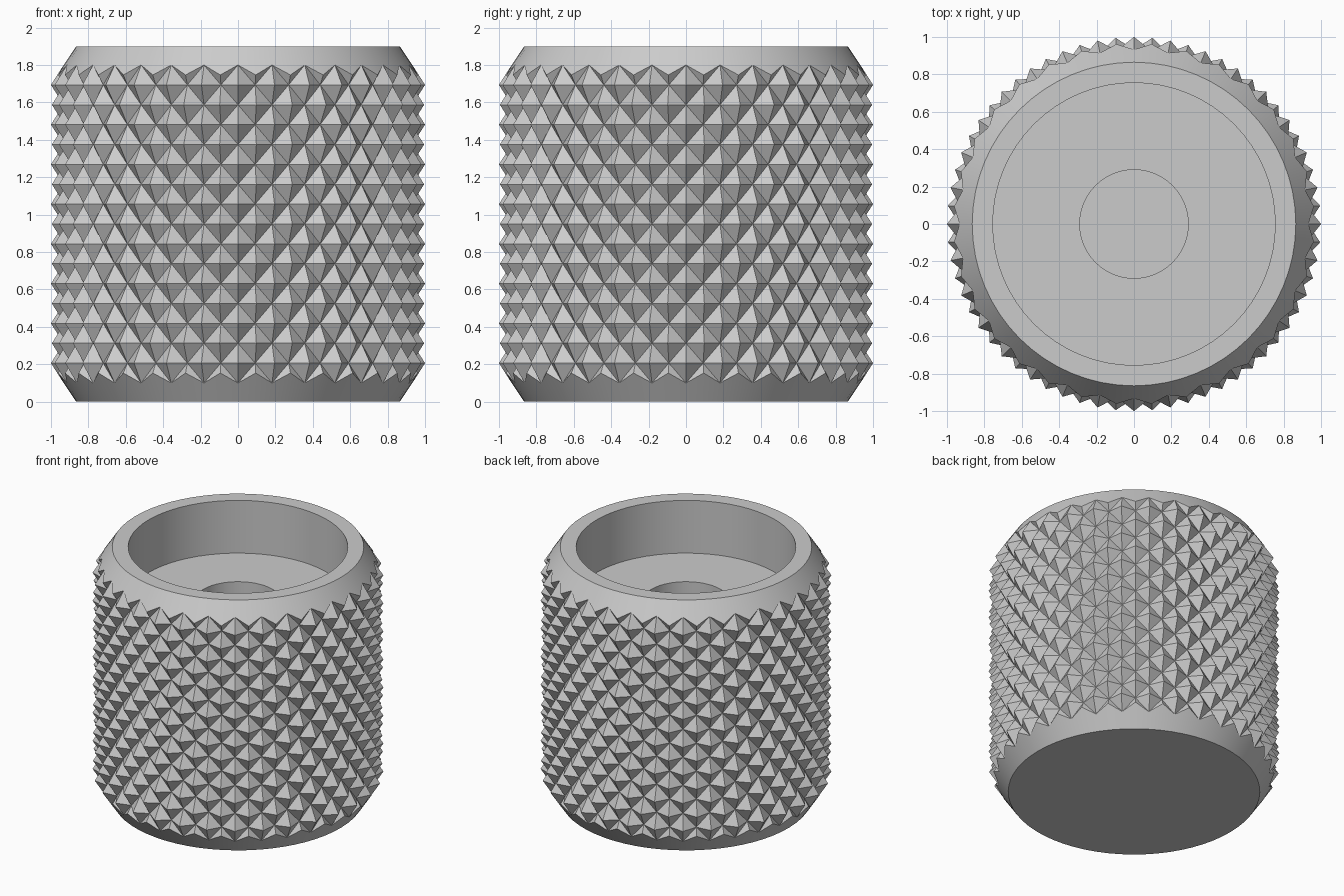
import bpy, bmesh
from math import sin, cos, pi, radians

cube = bpy.data.objects.get("Cube")
if cube:
    bpy.data.objects.remove(cube, do_unlink=True)

SEG = 64                   # two columns per diamond
HEIGHT = 1.9
R_END = 0.865              # radius at the chamfered ends
R_TIP, R_VALLEY = 1.0, 0.9325
Z_LOW, ROWS = 0.1, 16
STEP = (HEIGHT - 2 * Z_LOW) / ROWS

metal = bpy.data.materials.new("grey_metal")
metal.use_nodes = True
colour = (0.6, 0.6, 0.6, 1)
metal.diffuse_color = colour
metal.node_tree.nodes["Principled BSDF"].inputs["Base Color"].default_value = colour

bm = bmesh.new()


def point(i, r, z):
    a = 2 * pi * i / SEG
    return bm.verts.new((r * cos(a), r * sin(a), z))


def ring(r, z):
    return [point(i, r, z) for i in range(SEG)]


def knurl_ring(row):
    """Alternate valleys and tips; end rows stop on the chamfer cone."""
    verts = []
    for i in range(SEG):
        r, z = R_TIP, Z_LOW + row * STEP
        if (i + row) % 2 == 0:
            r = R_VALLEY
        elif row in (0, ROWS):
            r = (R_TIP + R_VALLEY) / 2
            z += STEP / 2 if row == 0 else -STEP / 2
        verts.append(point(i, r, z))
    return verts


def bridge(a, b):
    for i in range(SEG):
        n = (i + 1) % SEG
        bm.faces.new((a[i], a[n], b[n], b[i])).smooth = True


def bridge_diamonds(a, b, row):
    """Split each cell along its valley-to-valley diagonal."""
    for i in range(SEG):
        n = (i + 1) % SEG
        if (i + row) % 2 == 0:
            tris = (a[i], a[n], b[n]), (a[i], b[n], b[i])
        else:
            tris = (a[i], a[n], b[i]), (a[n], b[n], b[i])
        for t in tris:
            bm.faces.new(t)


# Closed base and lower chamfer
base = ring(R_END, 0)
bm.faces.new(base[::-1])
knurl = [knurl_ring(row) for row in range(ROWS + 1)]
bridge(base, knurl[0])

# Diamond knurling
for row in range(ROWS):
    bridge_diamonds(knurl[row], knurl[row + 1], row)

# Upper chamfer, rim, wide recess and centre hole
last = knurl[-1]
for r, z in ((R_END, HEIGHT), (0.755, HEIGHT), (0.755, 1.5), (0.29, 1.5), (0.29, 0.9)):
    current = ring(r, z)
    bridge(last, current)
    last = current
bm.faces.new(last)

# Sharp creases between surfaces
bm.normal_update()
for e in bm.edges:
    e.smooth = e.calc_face_angle(0) < radians(20)

mesh = bpy.data.meshes.new("knurled_knob")
bm.to_mesh(mesh)
bm.free()
mesh.materials.append(metal)
knob = bpy.data.objects.new("knurled_knob", mesh)
bpy.context.collection.objects.link(knob)
